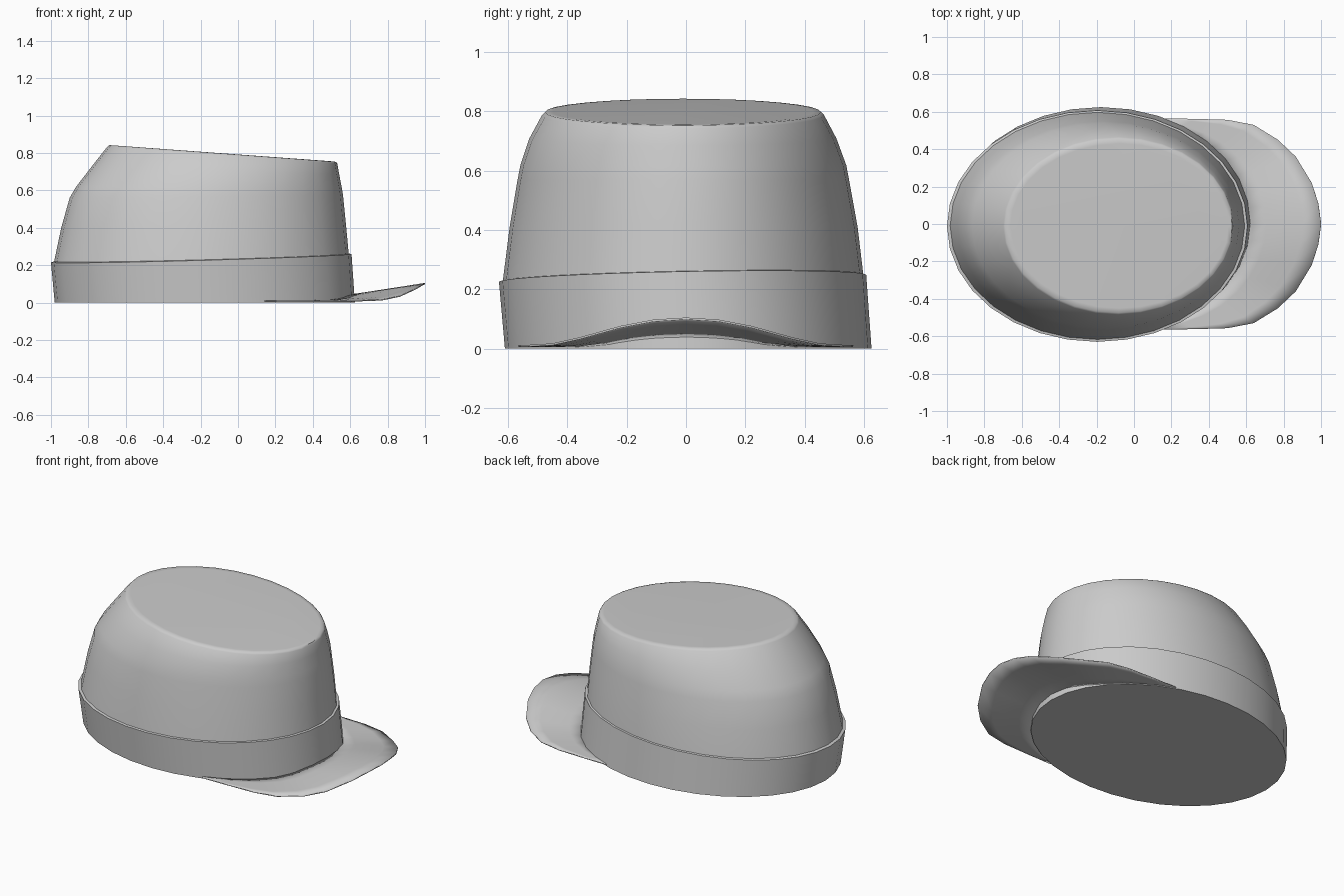
import bpy, math

if "Cube" in bpy.data.objects:
    bpy.data.objects.remove(bpy.data.objects["Cube"])

N = 32
grey = bpy.data.materials.new("plain grey")
grey.diffuse_color = (0.6, 0.6, 0.6, 1)
grey.use_nodes = True
grey.node_tree.nodes["Principled BSDF"].inputs["Base Color"].default_value = grey.diffuse_color


def make(name, verts, faces, angle=40):
    me = bpy.data.meshes.new(name)
    me.from_pydata(verts, [], faces)
    me.materials.append(grey)
    ob = bpy.data.objects.new(name, me)
    bpy.context.collection.objects.link(ob)
    bpy.ops.object.select_all(action='DESELECT')
    ob.select_set(True)
    bpy.context.view_layer.objects.active = ob
    bpy.ops.object.shade_smooth_by_angle(angle=math.radians(angle))
    return ob


def ring(xl, zl, xr, zr, yl, yr, ztilt=0.0):
    """Tilted ellipse given by its extents in the front and side views."""
    out = []
    for i in range(N):
        a = 2 * math.pi * i / N
        c, s = math.cos(a), math.sin(a)
        out.append(((xl + xr) / 2 + c * (xr - xl) / 2,
                    (yl + yr) / 2 + s * (yr - yl) / 2,
                    (zl + zr) / 2 + c * (zr - zl) / 2 + s * ztilt))
    return out


def loft(name, specs, angle, cap_bottom=False, cap_top=False):
    verts, faces = [], []
    for s in specs:
        verts += ring(*s)
    for r in range(len(specs) - 1):
        for i in range(N):
            j = (i + 1) % N
            faces.append((r * N + i, r * N + j, (r + 1) * N + j, (r + 1) * N + i))
    if cap_bottom:
        faces.append(tuple(reversed(range(N))))
    if cap_top:
        faces.append(tuple(range((len(specs) - 1) * N, len(specs) * N)))
    return make(name, verts, faces, angle)


# Head band with a small ledge at its top, closed underneath
loft("band", [
    (-0.98, 0.0, 0.625, 0.0, -0.61, 0.625),
    (-1.0, 0.215, 0.607, 0.26, -0.63, 0.607, 0.012),
    (-0.975, 0.222, 0.585, 0.262, -0.61, 0.59, 0.012),
], 40, cap_bottom=True)

# Crown leaning forward, with a sloping flat top
loft("crown", [
    (-0.983, 0.22, 0.592, 0.26, -0.617, 0.597, 0.012),
    (-0.945, 0.40, 0.577, 0.42, -0.594, 0.578),
    (-0.90, 0.56, 0.562, 0.57, -0.568, 0.55),
    (-0.865, 0.62, 0.555, 0.615, -0.558, 0.54),
    (-0.78, 0.73, 0.541, 0.685, -0.528, 0.507),
    (-0.70, 0.832, 0.531, 0.742, -0.485, 0.465),
    (-0.69, 0.842, 0.525, 0.752, -0.475, 0.455),
    (-0.66, 0.84, 0.505, 0.755, -0.45, 0.43),
], 50, cap_top=True)

# Visor: half outline (x, y, z), mirrored, joined to the band's curve
half = [(0.15, 0.565, 0.012), (0.33, 0.562, 0.012), (0.50, 0.557, 0.012),
        (0.64, 0.53, 0.013), (0.77, 0.45, 0.018), (0.865, 0.36, 0.038),
        (0.95, 0.22, 0.077), (0.985, 0.11, 0.098), (1.0, 0.0, 0.105)]
outer = half + [(x, -y, z) for x, y, z in reversed(half[:-1])]
K, M = len(outer), 5
verts, faces = [], []
for k, (x, y, z) in enumerate(outer):
    a = math.radians(66) * (1 - 2 * k / (K - 1))
    ix, iy = -0.18 + 0.79 * math.cos(a), 0.61 * math.sin(a)
    iz = 0.012 + 0.35 * (z - 0.012)
    for m in range(M):
        t = m / (M - 1)
        verts.append((ix + (x - ix) * t, iy + (y - iy) * t, iz + (z - iz) * t))
for k in range(K - 1):
    for m in range(M - 1):
        b = k * M + m
        faces.append((b, b + M, b + M + 1, b + 1)[::-1])
visor = make("visor", verts, faces)
# make the top side face up, then thicken downwards
if sum(p.normal.z * p.area for p in visor.data.polygons) < 0:
    visor.data.flip_normals()
sol = visor.modifiers.new("thickness", 'SOLIDIFY')
sol.thickness = 0.007
sol.offset = -1
